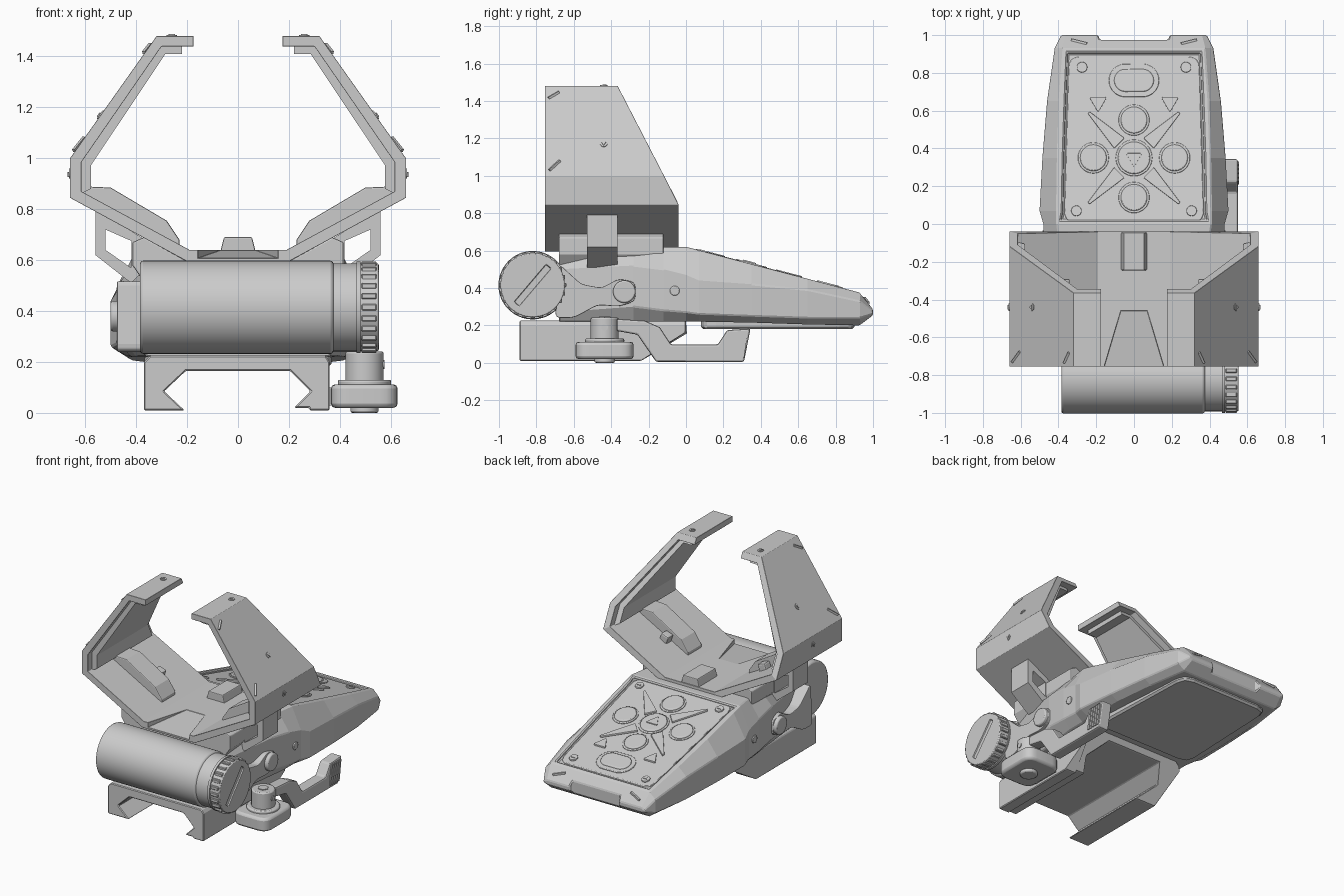
import bpy, bmesh, math
from mathutils import Vector

if "Cube" in bpy.data.objects:
    bpy.data.objects.remove(bpy.data.objects["Cube"])

def finish(o, bevel=0, mirror=False, smooth=False, seg=2):
    if smooth:
        bpy.ops.object.select_all(action='DESELECT')
        o.select_set(True)
        bpy.context.view_layer.objects.active = o
        bpy.ops.object.shade_smooth_by_angle(angle=math.radians(35))
    if bevel:
        m = o.modifiers.new("bevel", 'BEVEL')
        m.width, m.segments, m.limit_method, m.angle_limit = bevel, seg, 'ANGLE', math.radians(35)
    if mirror:
        m = o.modifiers.new("mirror", 'MIRROR')
        m.use_mirror_merge = False
    return o

def mesh(name, verts, faces, **kw):
    bm = bmesh.new()
    vs = [bm.verts.new(v) for v in verts]
    for f in faces:
        bm.faces.new([vs[i] for i in f])
    bmesh.ops.recalc_face_normals(bm, faces=bm.faces)
    me = bpy.data.meshes.new(name)
    bm.to_mesh(me)
    bm.free()
    o = bpy.data.objects.new(name, me)
    bpy.context.collection.objects.link(o)
    return finish(o, **kw)

def place(axis, p, t):
    return {'x': (t, p[0], p[1]), 'y': (p[0], t, p[1]), 'z': (p[0], p[1], t)}[axis]

def prism(name, pts, axis, a, b, tilt=False, **kw):
    """Extrude a 2D outline from a to b; b may depend on height; tilt lays it on the panel slope."""
    n = len(pts)
    v = [place(axis, p, a) for p in pts]
    v += [place(axis, p, b(p[1]) if callable(b) else b) for p in pts]
    if tilt:
        v = [(x, y, z + panel_z(y)) for x, y, z in v]
    f = [tuple(range(n)), tuple(range(n, 2 * n))]
    f += [(i, (i + 1) % n, n + (i + 1) % n, n + i) for i in range(n)]
    return mesh(name, v, f, **kw)

def strip(name, outer, inner, front, back, **kw):
    """Bent plate between two matching polylines in the xz plane."""
    n = len(outer)
    v = []
    for o, i in zip(outer, inner):
        v += [(o[0], front, o[1]), (i[0], front, i[1]), (i[0], back(i[1]), i[1]), (o[0], back(o[1]), o[1])]
    f = [(0, 1, 2, 3), tuple(range(4 * n - 4, 4 * n))]
    f += [(4*k + s, 4*k + (s+1) % 4, 4*k + 4 + (s+1) % 4, 4*k + 4 + s) for k in range(n - 1) for s in range(4)]
    return mesh(name, v, f, **kw)

def circle(cx, cy, r, n=32, sx=1.0):
    return [(cx + r * sx * math.cos(2*math.pi*i/n), cy + r * math.sin(2*math.pi*i/n)) for i in range(n)]

def rounded(pts, r, n=5):
    out = []
    P = [Vector(p) for p in pts]
    for i, p in enumerate(P):
        a = p + (P[i-1] - p).normalized() * r
        b = p + (P[(i+1) % len(P)] - p).normalized() * r
        out += [tuple(a*(1-t)**2 + p*2*t*(1-t) + b*t*t) for t in [k / n for k in range(n + 1)]]
    return out

def rect(x0, y0, x1, y1):
    return [(x0, y0), (x1, y0), (x1, y1), (x0, y1)]

def cyl(name, axis, c, r, a, b, n=48, **kw):
    return prism(name, circle(c[0], c[1], r, n), axis, a, b, smooth=True, **kw)

def bar(name, p, q, w, **kw):
    p, q = Vector(p), Vector(q)
    rot = (q - p).to_track_quat('Z', 'Y')
    v = [c + rot @ Vector((sx*w, sy*w, 0)) for c in (p, q) for sx, sy in ((-1,-1), (1,-1), (1,1), (-1,1))]
    return mesh(name, v, [(0,1,2,3), (4,5,6,7), (0,1,5,4), (1,2,6,5), (2,3,7,6), (3,0,4,7)], **kw)

def cut(target, cutter):
    m = target.modifiers.new("cut", 'BOOLEAN')
    m.operation, m.object, m.solver = 'DIFFERENCE', cutter, 'EXACT'
    cutter.hide_render = True
    cutter.hide_viewport = True

def panel_z(y):
    return .608 - .263 * y

# Main housing: lofted eight-sided sections (y, bottom w/z, side w, lower z, upper z, top w/z)
S = [(-.68, .36, .22, .38, .27, .50, .36, .60), (-.28, .40, .22, .46, .30, .52, .38, .60),
     (-.12, .42, .22, .475, .28, .50, .39, .62), (0, .42, .22, .48, .27, .47, .41, .62),
     (.07, .43, .22, .50, .26, .44, .41, .6016), (.35, .43, .215, .485, .25, .42, .405, .528),
     (.65, .41, .205, .46, .24, .39, .395, .449), (.93, .37, .20, .42, .24, .33, .375, .375),
     (1.0, .36, .255, .385, .262, .275, .36, .285)]
V = []
for y, wb, zb, wm, zl, zu, wt, zt in S:
    half = [(wb, zb), (wm, zl), (wm, zu), (wt, zt)]
    V += [(x, y, z) for x, z in half] + [(-x, y, z) for x, z in reversed(half)]
F = [tuple(range(8)), tuple(range(64, 72))]
F += [(8*k + s, 8*k + (s+1) % 8, 8*k + 8 + (s+1) % 8, 8*k + 8 + s) for k in range(8) for s in range(8)]
body = mesh("main_housing", V, F)
bm = bmesh.new()
bm.from_mesh(body.data)
top = [f for f in bm.faces if f.normal.z > .8 and 0 < f.calc_center_median().y < .93
       and abs(f.calc_center_median().x) < .05]
bmesh.ops.inset_region(bm, faces=top, thickness=.03)
bmesh.ops.inset_region(bm, faces=top, thickness=.006, depth=-.018)
bm.to_mesh(body.data)
bm.free()
cut(body, prism("rear_notch_cutter", [(-.21, 1.05), (-.18, .975), (.18, .975), (.21, 1.05)], 'z', .22, .45))
finish(body, bevel=.006, seg=1)
prism("housing_underplate", rounded([(-.37, .08), (.37, .08), (.34, .9), (-.34, .9)], .08, 2), 'z', .18, .24, bevel=.012, seg=1)
for z, w in ((.965, .95),):
    bar("rear_slash", (.25, .955, .345), (.33, .975, .32), .006, mirror=True)

# Control panel with buttons, lying on the sloped top
prism("panel_plate", rounded([(-.37, .01), (.37, .01), (.345, .885), (-.345, .885)], .06), 'z', -.02, .002, True, bevel=.004, smooth=True)
def button(name, outline, big, **kw):
    prism(name + "_ring", big, 'z', 0, .008, True, bevel=.003, smooth=True, **kw)
    prism(name, outline, 'z', 0, .018, True, bevel=.006, smooth=True, **kw)
for i, (x, y, r) in enumerate(((0, .55, .07), (0, .14, .07), (.215, .35, .07), (-.215, .35, .07), (0, .35, .085))):
    button(f"round_button_{i}", circle(x, y, r), circle(x, y, r + .012))
def pill(r):
    return [(x + (.045 if x > 0 else -.045), y) for x, y in circle(0, .76, r)]
button("oval_button", pill(.06), pill(.088))
tri = lambda x, y, r: [(x + r*math.cos(math.radians(a)), y + r*math.sin(math.radians(a))) for a in (30, 150, 270)]
prism("triangle_key", rounded(tri(.19, .645, .055), .012, 3), 'z', 0, .012, True, bevel=.003, mirror=True)
prism("center_triangle", rounded(tri(0, .35, .05), .01, 3), 'z', .015, .024, True, bevel=.002)
for s, n in ((1, "upper"), (-1, "lower")):
    prism(f"{n}_star_arm", [(.05, .35 + s*.105), (.105, .35 + s*.05), (.245, .35 + s*.235), (.235, .35 + s*.245)],
          'z', 0, .014, True, bevel=.004, mirror=True)
for n, x, y in (("rear", .275, .83), ("front", .305, .07)):
    prism(n + "_panel_screw", circle(x, y, .028, 20), 'z', 0, .012, True, bevel=.004, mirror=True)
    prism(n + "_screw_drive", tri(x, y, .017), 'z', .01, .016, True, mirror=True)

# Hood: bent plate with a raked rear edge, inner liner and ribs
back = lambda z: -.04 if z <= .85 else -.04 - (z - .85) * .516
def both(h):
    return [(-x, z) for x, z in reversed(h)] + h
outer = [(.2, .595), (.66, .845), (.66, 1.0), (.32, 1.48), (.175, 1.48)]
inner = [(.19, .64), (.615, .87), (.615, .985), (.30, 1.44), (.175, 1.44)]
hood = strip("hood", both(outer), both(inner), -.755, back)
ramp = [(-.07, -.46, .65), (.07, -.46, .65), (.165, -.78, .65), (-.165, -.78, .65),
        (-.07, -.46, .638), (.07, -.46, .638), (.165, -.78, .605), (-.165, -.78, .605)]
cut(hood, mesh("ramp_cutter", ramp, [(0,1,2,3), (4,5,6,7), (0,1,5,4), (1,2,6,5), (2,3,7,6), (3,0,4,7)]))
finish(hood, bevel=.004, seg=1)
strip("hood_liner", [(.62, .86), (.62, .985), (.305, 1.445), (.22, 1.445)],
      [(.578, .88), (.578, .972), (.285, 1.41), (.22, 1.41)], -.71, lambda z: back(z) - .05, mirror=True)
prism("hood_inner_rib", [(.61, .83), (.61, .89), (.5, .885), (.28, .755), (.23, .68), (.23, .64)], 'y', -.50, -.35, mirror=True, bevel=.006)
bar("rib_screw", (.385, -.32, .73), (.365, -.32, .785), .03, mirror=True, bevel=.01)
prism("floor_sight_block", [(-.07, .63), (.07, .63), (.055, .69), (-.055, .69)], 'y', -.245, -.045, bevel=.005)
for i, (p, q) in enumerate((((.645, -.73, 1.03), (.605, -.675, 1.08)), ((.37, -.735, 1.415), (.345, -.68, 1.447)))):
    bar(f"hood_slash_{i}", p, q, .006, mirror=True)
for i, (p, d) in enumerate((((.54, -.44, 1.17), (.816, 0, .578)), ((.66, -.44, .94), (1, 0, 0)), ((.26, -.44, 1.48), (0, 0, 1)))):
    o = prism(f"hood_rivet_{i}", circle(0, 0, .02, 12), 'z', -.01, .004)
    t = prism(f"hood_rivet_mark_{i}", tri(0, 0, .014), 'z', 0, .009)
    for k in (o, t):
        k.data.transform(Vector(d).to_track_quat('Z', 'Y').to_matrix().to_4x4())
        for v in k.data.vertices:
            v.co += Vector(p)
        finish(k, mirror=True)

# Hood supports and open side brackets
prism("hood_shoulder", [(.18, .585), (.36, .5), (.415, .58), (.415, .67), (.37, .69)], 'y', -.68, -.12, mirror=True, bevel=.006)
loop_o = [(.56, .80), (.56, .62), (.42, .51), (.38, .55), (.38, .69)]
loop_i = [(.52, .72), (.52, .64), (.42, .57), (.418, .60), (.418, .675)]
strip("side_bracket", loop_o + loop_o[:1], loop_i + loop_i[:1], -.53, lambda z: -.365, mirror=True)

# Battery tube with ridged, slotted cap
c = (-.82, .415)
cyl("battery_tube", 'x', c, .183, -.385, .375, 64, bevel=.012)
cyl("tube_neck", 'x', c, .172, .37, .48, 64)
cap = cyl("battery_cap", 'x', c, .172, .475, .553, 64)
slot = bar("cap_slot_cutter", (.56, -.905, .315), (.56, -.735, .515), .018)
cut(cap, slot)
finish(cap, bevel=.006)
cyl("cap_flange", 'x', c, .18, .465, .482, 64)
for k in range(24):
    a = 2 * math.pi * k / 24
    y, z = c[0] + .168 * math.cos(a), c[1] + .168 * math.sin(a)
    bar(f"cap_ridge_{k}", (.485, y, z), (.545, y, z), .012, bevel=.004, seg=1)

# Side link between cap and housing, pivot and side screws
prism("side_link", rounded([(-.68, .53), (-.56, .42), (-.45, .40), (-.36, .45), (-.27, .43), (-.27, .33), (-.36, .30),
      (-.47, .31), (-.6, .24), (-.7, .24)], .03, 3), 'x', .34, .475, bevel=.012, mirror=True)
cyl("link_pivot", 'x', (-.33, .38), .06, .42, .50, 32, bevel=.008, mirror=True)
cyl("side_screw", 'x', (-.06, .385), .026, .45, .485, 20, bevel=.004, mirror=True)

# Rail clamp with dovetail jaws
jaw = [(-.37, .01), (-.21, .01), (-.29, .085), (-.205, .165), (.205, .165), (.285, .085), (.22, .02), (.28, .02), (.28, .01),
       (.36, .01), (.36, .16), (.36, .20), (.345, .225), (-.345, .225), (-.37, .20), (-.37, .16)]
prism("rail_clamp", jaw, 'y', -.89, lambda z: 0 if z >= .16 else -(.16 - z) * 1.6, bevel=.006, seg=1)

# Quick-release lever
prism("lever_base", rounded(rect(.365, -.59, .627, -.28), .07), 'z', .02, .112, smooth=True, bevel=.016)
p = (.497, -.435)
for n, r, a, b in (("lever_foot", .055, 0, .03), ("lever_collar", .105, .105, .13), ("lever_knob", .075, .12, .242)):
    cyl(n, 'z', p, r, a, b, 32, bevel=.008)
prism("knob_socket", circle(*p, .035, 6), 'z', .235, .247)
cyl("knob_pin", 'x', (-.435, .19), .018, .55, .576, 16)
prism("lever_arm", [(-.37, .235), (-.22, .225), (-.14, .19), (-.08, .098), (.17, .098), (.22, .175), (.345, .183),
      (.31, .005), (-.16, .005), (-.26, .15), (-.37, .17)], 'x', .47, .55, bevel=.01)
for k in range(5):
    bar(f"lever_grip_{k}", (.55, .215 + k*.022, .025), (.55, .235 + k*.022, .165), .007)
prism("clamp_link", rect(.34, .03, .40, .10), 'y', -.53, -.33)
